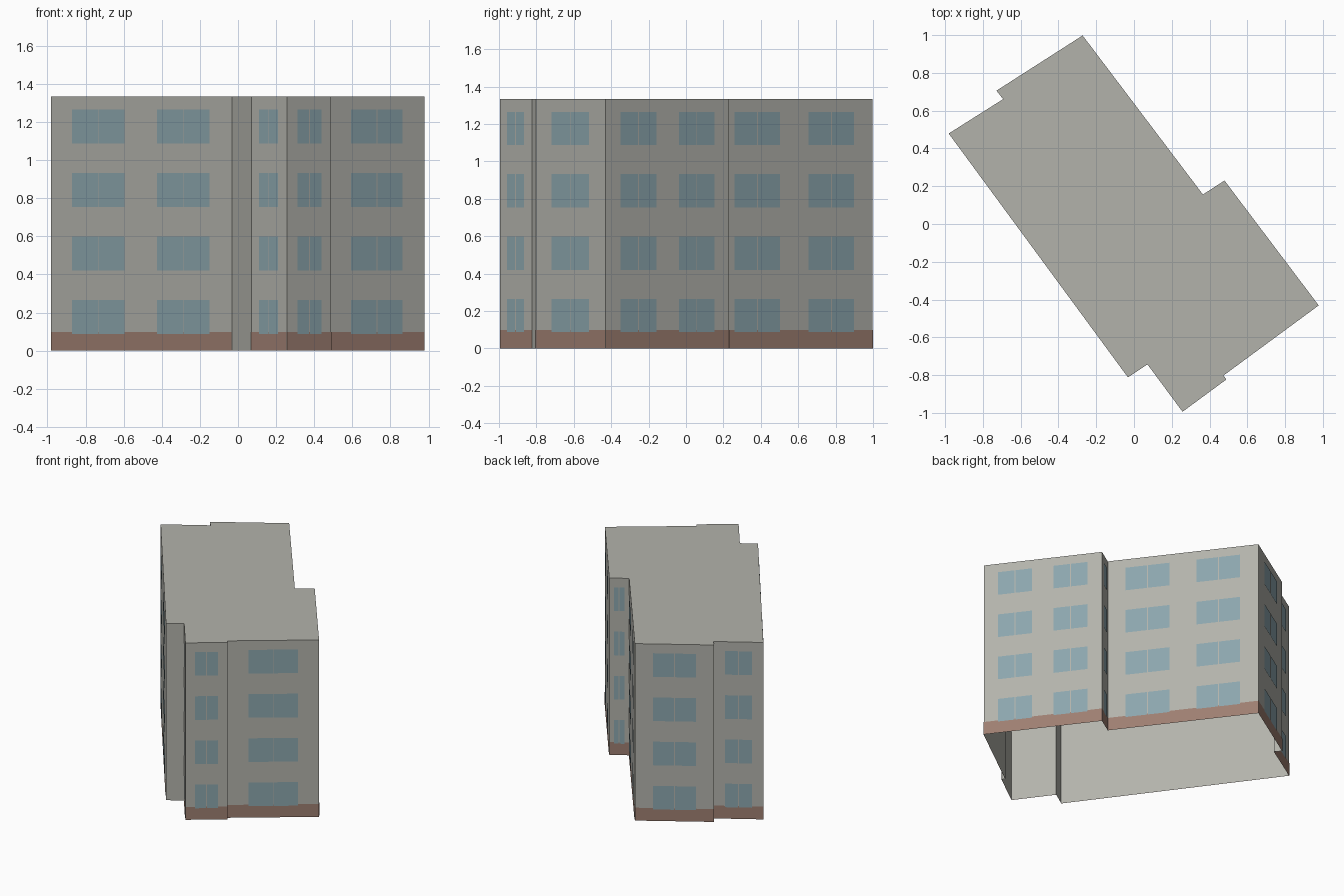
import bpy
import bmesh
from mathutils import Vector

cube = bpy.data.objects.get("Cube")
if cube:
    bpy.data.objects.remove(cube)


def make_material(name, colour):
    mat = bpy.data.materials.new(name)
    mat.use_nodes = True
    rgba = (*colour, 1.0)
    mat.diffuse_color = rgba
    mat.node_tree.nodes["Principled BSDF"].inputs["Base Color"].default_value = rgba
    return mat


plaster = make_material("grey plaster", (0.45, 0.45, 0.41))
glass = make_material("blue glass", (0.26, 0.38, 0.42))
brick = make_material("brown plinth", (0.34, 0.21, 0.165))

HEIGHT = 1.333
STOREYS = 4
STOREY = HEIGHT / STOREYS
SILL, HEAD = 0.087, 0.265
PLINTH = 0.097
MULLION = 0.006

# Footprint, counter-clockwise: corner and number of windows on the wall
# starting there (0 = blank return wall without plinth)
footprint = [
    (-0.981, 0.479, 2), (-0.032, -0.812, 0), (0.071, -0.743, 1),
    (0.257, -0.994, 1), (0.489, -0.823, 0), (0.474, -0.802, 1),
    (0.978, -0.431, 2), (0.479, 0.230, 1), (0.365, 0.156, 2),
    (-0.272, 0.998, 1), (-0.728, 0.706, 0), (-0.693, 0.661, 1),
]
# Window spans along a wall, as fractions of its length
spans = {1: [(0.23, 0.77)], 2: [(0.12, 0.41), (0.59, 0.88)]}


def finish(name, bm, mat):
    mesh = bpy.data.meshes.new(name)
    bm.to_mesh(mesh)
    bm.free()
    mesh.materials.append(mat)
    obj = bpy.data.objects.new(name, mesh)
    bpy.context.collection.objects.link(obj)
    return obj


def add_panel(bm, start, end, low, high, offset):
    """Thin upright panel just outside the wall line from start to end."""
    out = (end - start).normalized().cross(Vector((0, 0, 1))) * offset
    corners = [(start, low), (end, low), (end, high), (start, high)]
    bm.faces.new([bm.verts.new(p + out + Vector((0, 0, z))) for p, z in corners])


corners = [Vector((x, y, 0)) for x, y, _ in footprint]
walls = [(corners[i], corners[(i + 1) % len(corners)], footprint[i][2])
         for i in range(len(corners))]

# Building shell: walls and flat roof, open underneath
bm = bmesh.new()
roof = bm.faces.new([bm.verts.new(c + Vector((0, 0, HEIGHT))) for c in corners])
for a, b, _ in walls:
    add_panel(bm, a, b, 0, HEIGHT, 0)
bmesh.ops.remove_doubles(bm, verts=bm.verts, dist=0.0001)
finish("building_shell", bm, plaster)

# Plinth band along the windowed walls
bm = bmesh.new()
for a, b, count in walls:
    if count:
        add_panel(bm, a, b, 0, PLINTH, 0.002)
finish("plinth", bm, brick)

# Two-pane windows on every storey
bm = bmesh.new()
for a, b, count in walls:
    half_gap = (b - a).normalized() * MULLION / 2
    for low, high in spans.get(count, []):
        left, right = a.lerp(b, low), a.lerp(b, high)
        middle = (left + right) / 2
        for floor in range(STOREYS):
            z = floor * STOREY
            add_panel(bm, left, middle - half_gap, z + SILL, z + HEAD, 0.004)
            add_panel(bm, middle + half_gap, right, z + SILL, z + HEAD, 0.004)
finish("windows", bm, glass)
